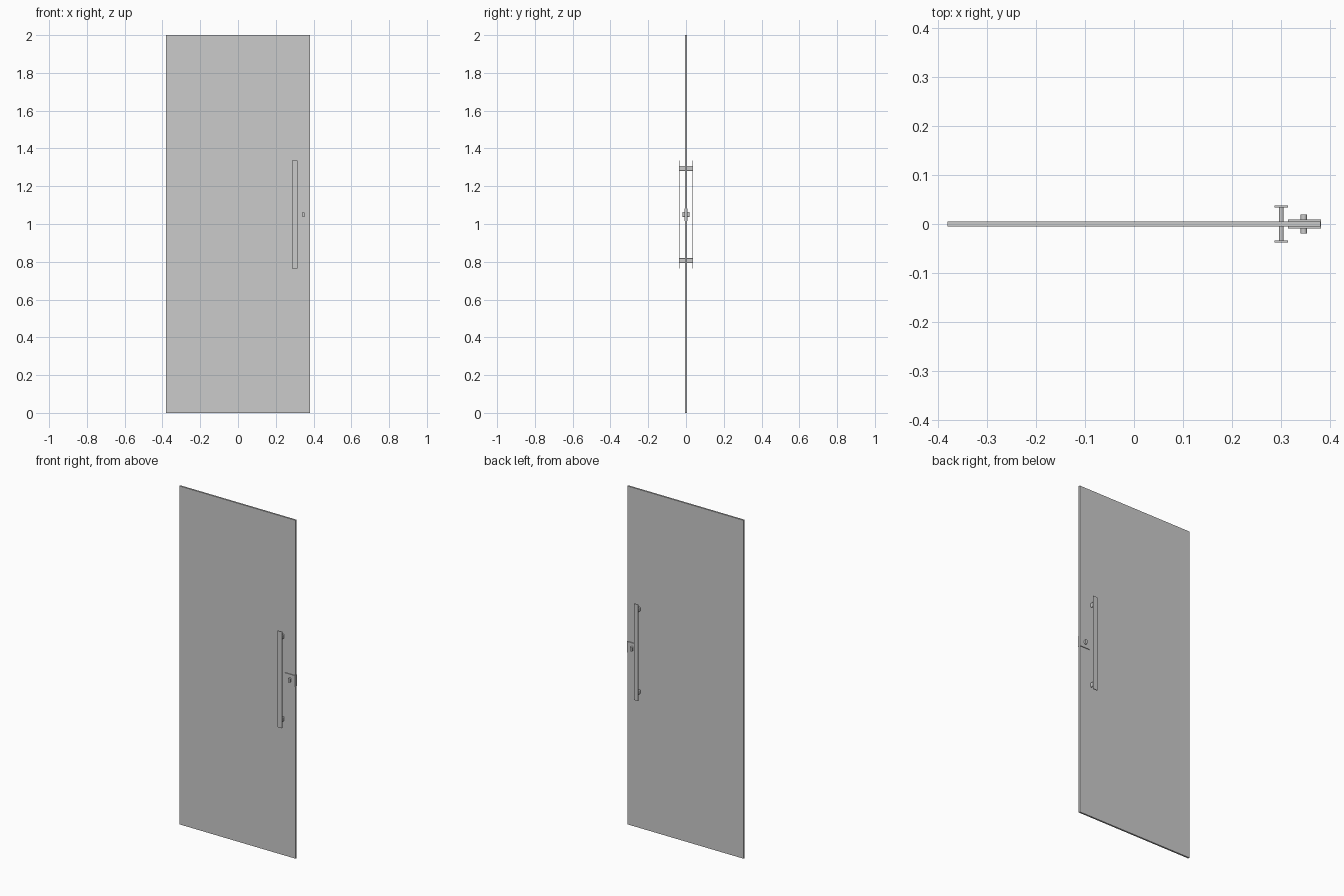
import bpy, bmesh, math

if "Cube" in bpy.data.objects:
    bpy.data.objects.remove(bpy.data.objects["Cube"])


def finish(name, bm):
    bmesh.ops.recalc_face_normals(bm, faces=bm.faces)
    me = bpy.data.meshes.new(name)
    bm.to_mesh(me)
    bm.free()
    ob = bpy.data.objects.new(name, me)
    bpy.context.scene.collection.objects.link(ob)
    return ob


def box(name, x0, x1, y0, y1, z0, z1):
    bm = bmesh.new()
    bmesh.ops.create_cube(bm, size=1)
    for v in bm.verts:
        v.co.x = (x0 + x1) / 2 + v.co.x * (x1 - x0)
        v.co.y = (y0 + y1) / 2 + v.co.y * (y1 - y0)
        v.co.z = (z0 + z1) / 2 + v.co.z * (z1 - z0)
    return finish(name, bm)


def pill(name, x, z, width, height, y0, y1, steps=8):
    """Upright rounded slot shape extruded along y."""
    bm = bmesh.new()
    r, off = width / 2, (height - width) / 2
    verts = []
    for start, dz in ((0, off), (math.pi, -off)):
        for i in range(steps + 1):
            a = start + math.pi * i / steps
            verts.append(bm.verts.new((x + r * math.cos(a), y0, z + dz + r * math.sin(a))))
    face = bm.faces.new(verts)
    ext = bmesh.ops.extrude_face_region(bm, geom=[face], use_keep_orig=True)["geom"]
    for v in ext:
        if isinstance(v, bmesh.types.BMVert):
            v.co.y = y1
    ob = finish(name, bm)
    for p in ob.data.polygons:
        p.use_smooth = len(p.vertices) == 4 and abs(p.normal.x) < 0.999
    for e in ob.data.edges:
        a, b = (ob.data.vertices[i].co for i in e.vertices)
        e.use_edge_sharp = abs(a.y - b.y) < 1e-6
    return ob


MID = 1.05  # height of lock and handle centre

# Door leaf and lock case wrapped round its edge
box("door_panel", -0.38, 0.38, -0.005, 0.005, 0, 2)
box("lock_case", 0.314, 0.3805, -0.0092, 0.0092, MID - 0.033, MID + 0.033)

# Pull handle, lock turn: mirrored front and back
for side, s in (("front", -1), ("back", 1)):
    y0, y1 = sorted((s * 0.0335, s * 0.0375))
    box("handle_bar_" + side, 0.286, 0.314, y0, y1, MID - 0.285, MID + 0.285)
    for level, dz in (("lower", -0.244), ("upper", 0.244)):
        pill(f"handle_post_{level}_{side}", 0.3, MID + dz, 0.01, 0.027, s * 0.005, s * 0.0335)
    pill("lock_turn_" + side, 0.346, MID, 0.0135, 0.028, s * 0.0092, s * 0.0195)
